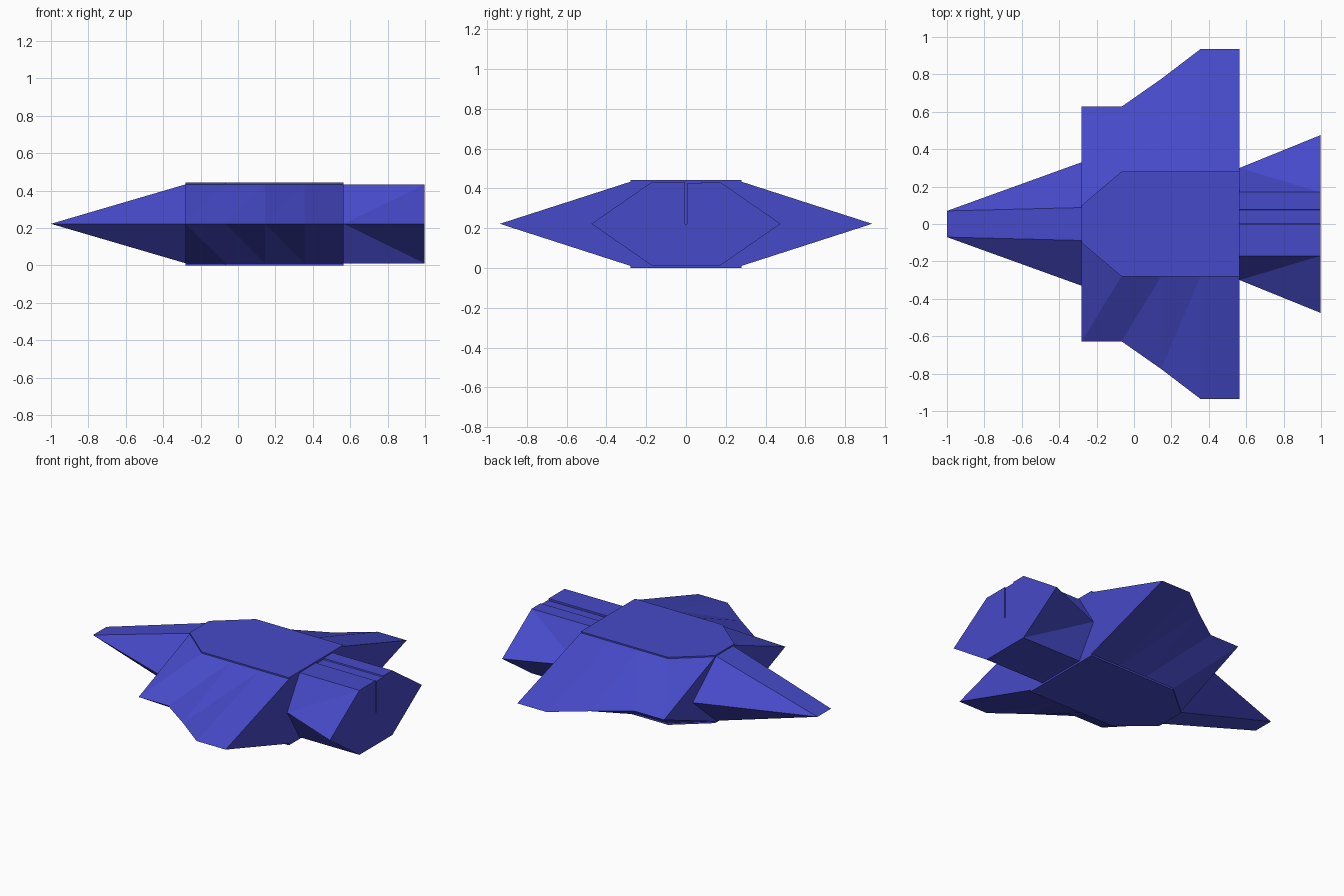
import bpy, bmesh

if "Cube" in bpy.data.objects:
    bpy.data.objects.remove(bpy.data.objects["Cube"])

MID, TOP, LOW = 0.222, 0.433, 0.011

blue = bpy.data.materials.new("hull_blue")
blue.diffuse_color = (0.062, 0.068, 0.58, 1)
blue.use_nodes = True
blue.node_tree.nodes["Principled BSDF"].inputs["Base Color"].default_value = blue.diffuse_color


def finish(name, bm):
    bmesh.ops.remove_doubles(bm, verts=bm.verts, dist=0.0005)
    bmesh.ops.recalc_face_normals(bm, faces=bm.faces)
    me = bpy.data.meshes.new(name)
    bm.to_mesh(me)
    bm.free()
    me.materials.append(blue)
    ob = bpy.data.objects.new(name, me)
    bpy.context.collection.objects.link(ob)
    return ob


def hexagon(top_y, mid_y, flat=False, ridge=()):
    """Cross-section in y, z; ridge adds points along the top face."""
    t, b = (MID, MID) if flat else (TOP, LOW)
    return [(top_y, t), (mid_y, MID), (top_y, b),
            (-top_y, b), (-mid_y, MID), (-top_y, t), *ridge]


def loft(name, sections):
    """Skin (x, ring) sections, splitting quads from the outer front corner."""
    bm = bmesh.new()
    rings = [[bm.verts.new((x, y, z)) for y, z in ring] for x, ring in sections]
    n = len(rings[0])
    for r, s in zip(rings, rings[1:]):
        for j in range(n):
            k = (j + 1) % n
            a, b, c, d = r[j], r[k], s[k], s[j]
            if abs(abs(a.co.y) - abs(b.co.y)) < 1e-5 or j > 4:
                bm.faces.new((a, b, c, d))
            elif abs(a.co.y) > abs(b.co.y):
                bm.faces.new((a, b, c))
                bm.faces.new((a, c, d))
            else:
                bm.faces.new((a, b, d))
                bm.faces.new((b, c, d))
    bm.faces.new(rings[0])
    bm.faces.new(rings[-1])
    return finish(name, bm)


def plate(name, outline, z0, z1):
    bm = bmesh.new()
    face = bm.faces.new([bm.verts.new((x, y, z0)) for x, y in outline])
    ext = bmesh.ops.extrude_face_region(bm, geom=[face], use_keep_orig=True)
    for v in ext["geom"]:
        if isinstance(v, bmesh.types.BMVert):
            v.co.z = z1
    return finish(name, bm)


# Winged main hull
loft("wing_hull", [(x, hexagon(t, m)) for x, t, m in (
    (-0.28, 0.10, 0.627), (-0.067, 0.28, 0.627), (0.145, 0.28, 0.775),
    (0.355, 0.28, 0.935), (0.565, 0.28, 0.935))])

# Thin deck plates on the top and bottom of the hull
half = [(-0.28, 0.10), (-0.067, 0.28), (0.565, 0.28)]
deck = half + [(x, -y) for x, y in reversed(half)]
plate("top_deck", deck, TOP, 0.442)
plate("bottom_deck", deck, 0.0, LOW)

# Wedge nose, ending in a flat blade edge (triangular sides meet at the tip)
bm = bmesh.new()
tip = [bm.verts.new((-1.0, s * 0.07, MID)) for s in (1, -1)]
base = [bm.verts.new((-0.28, y, z)) for y, z in hexagon(0.088, 0.33)]
bm.faces.new((tip[0], tip[1], base[5], base[0]))
bm.faces.new((tip[1], tip[0], base[2], base[3]))
for p, a, b in ((0, 0, 1), (0, 1, 2), (1, 3, 4), (1, 4, 5)):
    bm.faces.new((tip[p], base[a], base[b]))
bm.faces.new(base)
finish("nose", bm)

# Flared engine tail with a narrow slit and a shallow stepped top
ridge = [(-0.004, TOP), (-0.004, MID), (0.004, MID), (0.004, 0.425),
         (0.075, 0.425), (0.077, TOP)]
loft("engine_tail", [(0.565, hexagon(0.17, 0.30, ridge=ridge)),
                     (0.997, hexagon(0.17, 0.475, ridge=ridge))])
